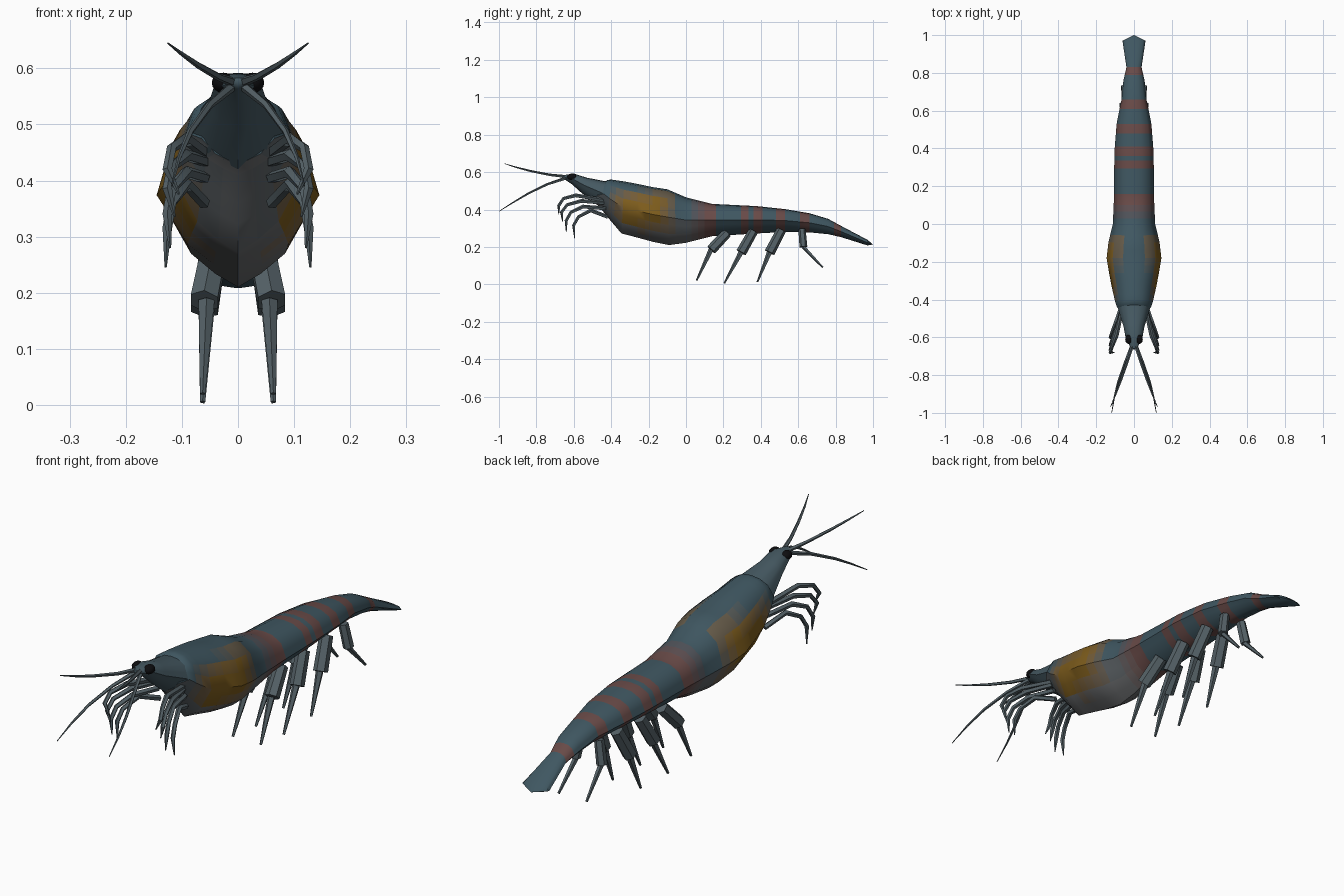
import bpy, math
from mathutils import Vector

if "Cube" in bpy.data.objects:
    bpy.data.objects.remove(bpy.data.objects["Cube"])

TEAL, GREY = (.05, .095, .12), (.13, .135, .14)
RED, GOLD = (.17, .06, .045), (.21, .11, .012)
LIMB, DARK = (.09, .12, .135), (.004, .004, .005)
mats = {}


def mat(c):
    key = tuple(round(v, 3) for v in c)
    if key not in mats:
        m = bpy.data.materials.new("shell_%d" % len(mats))
        m.diffuse_color = (*key, 1)
        m.use_nodes = True
        m.node_tree.nodes["Principled BSDF"].inputs["Base Color"].default_value = m.diffuse_color
        mats[key] = m
    return mats[key]


def mix(a, b, t):
    t = round(max(0, min(1, t)) * 8) / 8
    return tuple(p + (q - p) * t for p, q in zip(a, b))


def build(name, verts, faces, colour, angle=45):
    me = bpy.data.meshes.new(name)
    me.from_pydata(verts, [], faces)
    ob = bpy.data.objects.new(name, me)
    bpy.context.collection.objects.link(ob)
    for p in me.polygons:
        m = mat(colour(p.center, p.normal) if callable(colour) else colour)
        if m.name not in me.materials:
            me.materials.append(m)
        p.material_index = me.materials.find(m.name)
    bpy.ops.object.select_all(action='DESELECT')
    ob.select_set(True)
    bpy.context.view_layer.objects.active = ob
    bpy.ops.object.shade_smooth_by_angle(angle=math.radians(angle))
    return ob


def bridge(rings, start, end):
    """Skin a list of equal rings, closing both ends on a centre point."""
    n = len(rings[0])
    verts = [v for r in rings for v in r] + [start, end]
    a, b = len(verts) - 2, len(verts) - 1
    faces = [(i * n + j, i * n + (j + 1) % n, (i + 1) * n + (j + 1) % n, (i + 1) * n + j)
             for i in range(len(rings) - 1) for j in range(n)]
    last = (len(rings) - 1) * n
    faces += [((j + 1) % n, j, a) for j in range(n)]
    faces += [(last + j, last + (j + 1) % n, b) for j in range(n)]
    return verts, faces


# Half section: (x / half width, height fraction), from back ridge to keel
HALF = [(0, 1), (.4, .97), (.78, .84), (.9, .67), (1, .5), (.82, .36), (.62, .2), (.3, .08), (0, 0)]
SECTION = HALF + [(-x, t) for x, t in HALF[-2:0:-1]]


def loft(name, rows, cuts, start, end, colour):
    """Rows: y top, z top, y bottom, z bottom, half width."""
    ys = sorted({r[0] for r in rows} | {c for c in cuts if rows[0][0] < c < rows[-1][0]})
    rings = []
    for y in ys:
        for a, b in zip(rows, rows[1:]):
            if a[0] <= y <= b[0]:
                t = (y - a[0]) / (b[0] - a[0])
                yt, zt, yb, zb, w = [p + (q - p) * t for p, q in zip(a, b)]
        rings.append([(x * w, yb + (yt - yb) * h, zb + (zt - zb) * h) for x, h in SECTION])
    return build(name, *bridge(rings, start, end), colour)


def tube(name, pts, radii, sides=6, colour=LIMB):
    """Tapered limb through a few points, both sides of the body."""
    for label, s in (("left", 1), ("right", -1)):
        P = [Vector((p[0] * s, p[1], p[2])) for p in pts]
        rings = []
        for i, p in enumerate(P):
            d = (P[min(i + 1, len(P) - 1)] - P[max(i - 1, 0)]).normalized()
            u = d.cross(Vector((1, 0, 0))).normalized()
            v = d.cross(u)
            rings.append([p + (u * math.cos(k * math.tau / sides) + v * math.sin(k * math.tau / sides)) * radii[i]
                          for k in range(sides)])
        build(name + "_" + label, *bridge(rings, P[0], P[-1]), colour, 50)


# Body: carapace, abdomen and tail fan
BANDS = [(.1, .16), (.295, .335), (.36, .41), (.48, .53), (.61, .66), (.79, .83)]


def body_colour(c, n):
    base = TEAL
    if n.z < 0 and c.y < .1:
        base = mix(TEAL, GREY, -n.z * 1.4)
    if c.y < .1:
        g = 1.25 - max(abs(c.y + .23) / .17, abs(c.z - .39) / .11) ** 2
        base = mix(base, GOLD, g if abs(c.x) > .06 else 0)
    for a, b in BANDS:
        if a < c.y < b:
            base = mix(base, RED, .8)
    if .02 < c.y <= .1:
        base = mix(base, RED, (c.y - .02) * 8)
    return base


body = [(-.47, .52, -.48, .43, .065), (-.42, .558, -.46, .41, .09), (-.40, .56, -.42, .36, .10),
        (-.33, .55, -.345, .272, .117), (-.26, .537, -.26, .25, .132), (-.18, .52, -.18, .228, .145),
        (-.10, .508, -.09, .21, .135), (0, .465, 0, .222, .112), (.14, .43, .14, .257, .106),
        (.38, .418, .38, .272, .104), (.53, .402, .53, .28, .092), (.66, .38, .66, .278, .066),
        (.76, .35, .76, .268, .056), (.83, .312, .83, .252, .04), (.97, .238, .97, .208, .061)]
cuts = [e for b in BANDS for e in b] + [-.37, -.295, -.22, -.14, -.06, .03, .065]
loft("body", body, cuts, (0, -.48, .47), (0, 1, .213), body_colour)

# Head
head = [(-.66, .583, -.65, .562, .018), (-.60, .592, -.61, .535, .044),
        (-.53, .57, -.56, .49, .055), (-.40, .545, -.47, .42, .088)]
loft("head", head, [], (0, -.665, .572), (0, -.42, .48), mix(TEAL, GREY, .1))

# Eyes
for label, s in (("left", 1), ("right", -1)):
    bpy.ops.mesh.primitive_uv_sphere_add(segments=12, ring_count=8, radius=.026,
                                         location=(s * .026, -.61, .574))
    eye = bpy.context.object
    eye.name = "eye_" + label
    eye.scale = (.8, 1, .7)
    eye.data.materials.append(mat(DARK))
    bpy.ops.object.shade_smooth()

# Antennae
tube("upper_antenna", [(.008, -.64, .575), (.035, -.73, .585), (.07, -.83, .605), (.1, -.91, .626), (.125, -.97, .645)],
     [.009, .007, .006, .004, .0015], 5)
tube("lower_antenna", [(.01, -.64, .568), (.05, -.74, .535), (.085, -.84, .487), (.105, -.92, .44), (.118, -1, .39)],
     [.009, .007, .006, .004, .0015], 5)

# Thoracic legs: (y, z) paths curling forward and down
LEGS = [[(-.44, .45), (-.59, .475), (-.655, .458), (-.68, .42), (-.68, .375)],
        [(-.44, .435), (-.56, .445), (-.635, .425), (-.665, .385), (-.66, .335)],
        [(-.43, .405), (-.55, .415), (-.615, .385), (-.64, .34), (-.64, .28)],
        [(-.42, .36), (-.51, .395), (-.575, .36), (-.6, .315), (-.595, .245)]]
for i, path in enumerate(LEGS):
    xs = [.06, .092, .118, .126, .105 + i * .008]
    tube("thoracic_leg_%d" % (i + 1), [(x, *p) for x, p in zip(xs, path)],
         [.011, .011, .009, .009, .002], 5)

# Swimming legs: hip, knee and tip as (y, z)
SWIM = [((.22, .275), (.135, .185), (.057, .02)), ((.36, .285), (.295, .17), (.205, .005)),
        ((.51, .29), (.447, .17), (.382, .012)), ((.62, .295), (.628, .2), (.732, .09))]
for i, (hip, knee, tip) in enumerate(SWIM):
    k = .75 if i == 3 else 1
    tube("swim_leg_base_%d" % (i + 1), [(.042, *hip), (.06, *knee)], [.026 * k, .028 * k], 6)
    tube("swim_leg_tip_%d" % (i + 1), [(.056, *knee), (.063, *tip)], [.015 * k, .005], 5)
